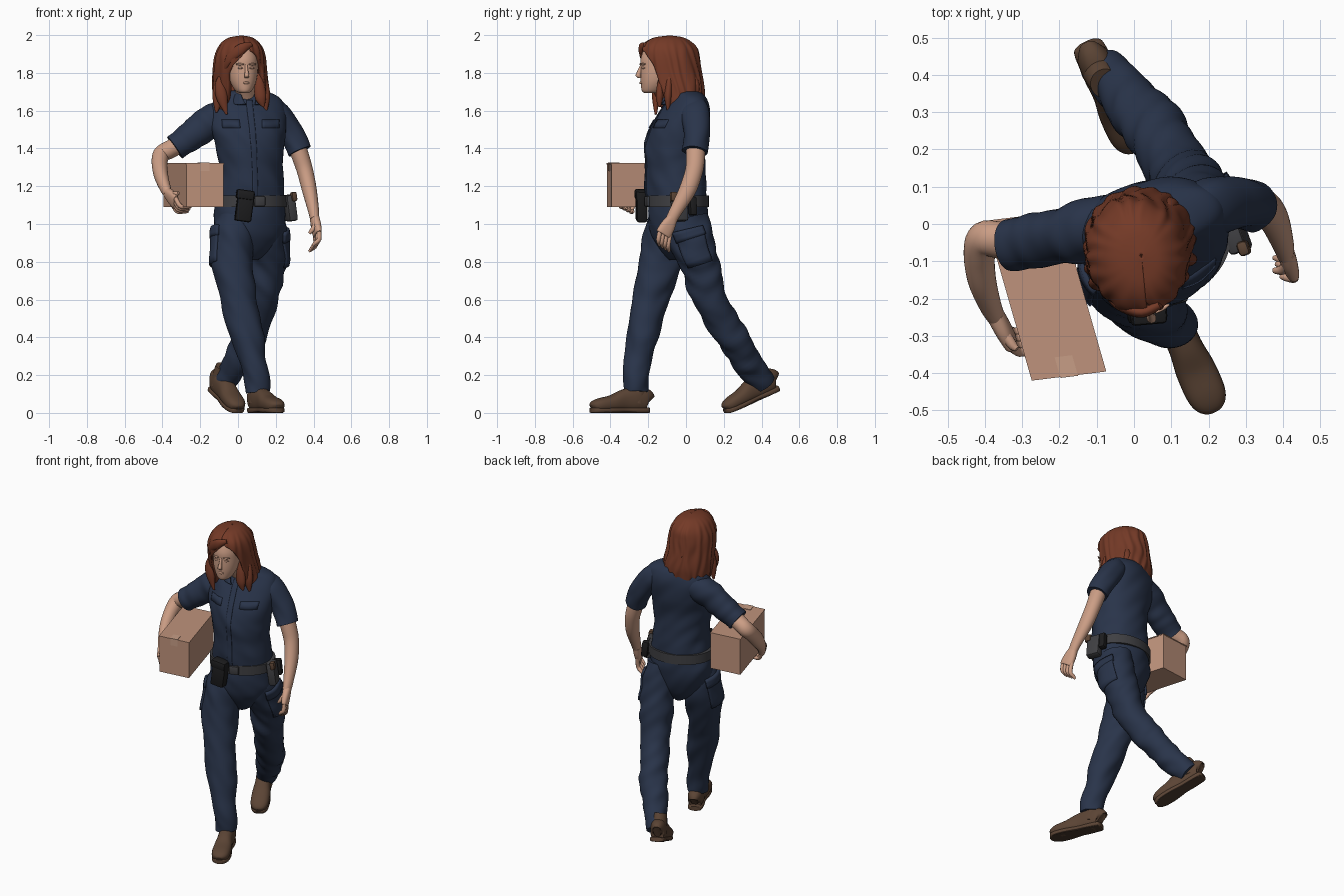
import bpy, bmesh, math
from mathutils import Vector, Matrix, noise

def mat(name, *c):
    m = bpy.data.materials.new(name)
    m.diffuse_color = (*c, 1)
    return m

NAVY = mat("navy cloth", .022, .034, .068)
SKIN = mat("skin", .60, .34, .235)
HAIR = mat("red hair", .175, .042, .02)
CARD = mat("cardboard", .52, .29, .20)
TAPE = mat("parcel tape", .57, .34, .24)
BOOT = mat("brown leather", .105, .058, .035)
SOLE = mat("dark sole", .06, .036, .024)
GREY = mat("belt grey", .05, .05, .055)
BLACK = mat("black plastic", .012, .012, .013)

def finish(name, bm, m, xf=None, angle=45):
    me = bpy.data.meshes.new(name)
    if xf:
        bm.transform(xf)
        for v in bm.verts:          # nothing sinks below the ground
            v.co.z = max(v.co.z, 0)
    for f in bm.faces:
        f.smooth = True
    bm.to_mesh(me)
    bm.free()
    me.set_sharp_from_angle(angle=math.radians(angle))
    me.materials.append(m)
    ob = bpy.data.objects.new(name, me)
    bpy.context.collection.objects.link(ob)
    return ob

def at(rows, t):
    """Smooth (Catmull-Rom) interpolation of table rows."""
    n = len(rows)
    t = min(max(t, 0), n - 1)
    i = min(int(t), n - 2)
    f = t - i
    p = [rows[min(max(i + k, 0), n - 1)] for k in (-1, 0, 1, 2)]
    return [b + .5*f*(c - a + f*(2*a - 5*b + 4*c - d + f*(3*(b - c) + d - a)))
            for a, b, c, d in zip(*p)]

def loft(name, rows, m, rot=0, ref=None, flat=False, span=None, arc=None, grow=0,
         thick=0, wrinkle=0, ripple=0, p=2, seg=28, n=6, xf=None):
    """Skin elliptical sections (x, y, z, a, b[, right gap, left gap]) along a path."""
    t0, t1 = span or (0, len(rows) - 1)
    steps = max(2, round((t1 - t0) * n))
    ref = Vector(ref) if ref else Vector((math.cos(math.radians(rot)), math.sin(math.radians(rot)), 0))
    is_open = bool(arc) or len(rows[0]) > 5
    cols = seg + 1 if is_open else seg
    bm = bmesh.new()
    grid = []
    for k in range(steps + 1):
        t = t0 + (t1 - t0) * k / steps
        r = at(rows, t)
        c = Vector(r[:3])
        d = Vector((0, 0, 1)) if flat else (Vector(at(rows, t + .1)[:3]) - Vector(at(rows, t - .1)[:3])).normalized()
        u = (ref - d * ref.dot(d)).normalized()
        v = d.cross(u)
        a0, a1 = arc or ((-90 + max(r[5], 0), 270 - max(r[6], 0)) if len(r) > 5 else (0, 360))
        ring = []
        for j in range(cols):
            th = math.radians(a0 + (a1 - a0) * j / seg)
            cs, sn = math.cos(th), math.sin(th)
            q = u * math.copysign(abs(cs)**(2/p), cs) * max(r[3], .002) \
                + v * math.copysign(abs(sn)**(2/p), sn) * max(r[4], .002)
            w = c + q
            g = grow + wrinkle * noise.noise(Vector((w.x*9 + w.z*4, w.y*9, w.z*11 + w.x*9)))
            g += ripple * math.sin(17*th + 4*noise.noise(Vector((th*2, w.z*7, 0)))) * min(1, (q.length*7.5)**4)
            ring.append(bm.verts.new(w + q.normalized() * g))
        grid.append(ring)
    for A, B in zip(grid, grid[1:]):
        for j in range(seg):
            h = (j + 1) % cols
            bm.faces.new((A[j], A[h], B[h], B[j]))
    if not is_open:
        bm.faces.new(grid[0][::-1])
        bm.faces.new(grid[-1])
    ob = finish(name, bm, m, xf)
    if thick:
        s = ob.modifiers.new("thickness", 'SOLIDIFY')
        s.thickness, s.offset = thick, -1
    return ob

def block(name, loc, size, m, rot=(0, 0, 0), bevel=.008):
    bm = bmesh.new()
    bmesh.ops.create_cube(bm, size=1)
    xf = Matrix.LocRotScale(Vector(loc), Matrix.Rotation(math.radians(rot[2]), 3, 'Z')
                            @ Matrix.Rotation(math.radians(rot[1]), 3, 'Y'), Vector(size))
    bm.transform(xf)
    if bevel:
        bmesh.ops.bevel(bm, geom=bm.edges[:], offset=bevel, segments=2, affect='EDGES', profile=.5)
    return finish(name, bm, m, angle=35)

# Shirt with button strip, pocket flaps and collar
shirt = [(.068, -.045, 1.10, .186, .152), (.068, -.05, 1.2, .174, .162), (.066, -.056, 1.3, .166, .158),
         (.062, -.058, 1.4, .181, .158), (.058, -.04, 1.5, .200, .152), (.052, -.006, 1.6, .203, .124),
         (.052, .008, 1.66, .183, .095), (.05, 0, 1.695, .125, .075), (.05, -.01, 1.712, .05, .05)]
cloth = dict(rot=13, flat=True, wrinkle=.010)
loft("shirt", shirt, NAVY, seg=56, n=10, **cloth)
loft("button_strip", shirt, NAVY, span=(.3, 5.9), arc=(261, 270), grow=.004, thick=.008, seg=4, n=10, **cloth)
for side, a in (("right", 216), ("left", 281)):
    loft(side + "_pocket_flap", shirt, NAVY, span=(4.1, 4.5), arc=(a, a + 32), grow=.005, thick=.01, seg=8, **cloth)
loft("collar", [(.05, -.035, 1.635, .105, .105, 14, 14), (.047, -.035, 1.67, .085, .088, 28, 28),
                (.045, -.035, 1.71, .062, .066, 44, 44)], NAVY, rot=10, flat=True, thick=.012)

# Trousers: hips and two crossing legs, listed from hem to hip
loft("trouser_hips", [(.065, -.035, .81, .04, .06), (.065, -.035, .87, .125, .105), (.062, -.042, .95, .180, .138),
                      (.06, -.045, 1.04, .192, .155), (.063, -.045, 1.12, .184, .15)], NAVY, seg=48, **cloth)
front_leg = [(.103, -.265, .11, .062, .068), (.09, -.262, .22, .068, .07), (.05, -.235, .4, .085, .084),
             (.0, -.19, .6, .097, .098), (-.028, -.135, .8, .108, .114), (-.026, -.105, .93, .108, .12),
             (-.015, -.085, 1.03, .10, .11)]
rear_leg = [(-.078, .408, .15, .060, .068), (-.035, .36, .22, .068, .076), (.06, .245, .4, .083, .082),
            (.13, .13, .6, .086, .09), (.158, .068, .8, .100, .104), (.158, .02, .93, .104, .122),
            (.155, -.005, 1.03, .095, .12)]
for side, leg, a in (("right", front_leg, 150), ("left", rear_leg, -35)):
    loft(side + "_trouser_leg", leg, NAVY, wrinkle=.013, seg=40, n=12)
    loft(side + "_cargo_pocket", leg, NAVY, wrinkle=.013, span=(3.95, 5.3), arc=(a, a + 72), grow=.010, thick=.018, seg=12)
    loft(side + "_cargo_flap", leg, NAVY, wrinkle=.013, span=(4.9, 5.35), arc=(a - 2, a + 74), grow=.014, thick=.02, seg=12)

# Boots: local x runs from heel to toe
def boot(side, heel, yaw, pitch):
    xf = Matrix.Translation(heel) @ Matrix.Rotation(math.radians(yaw), 4, 'Z') @ Matrix.Rotation(math.radians(pitch), 4, 'Y')
    loft(side + "_boot", [(.002, 0, .06, .022, .04), (.015, 0, .068, .042, .06), (.07, 0, .072, .047, .068),
                          (.14, 0, .064, .046, .06), (.21, 0, .05, .054, .044), (.28, 0, .042, .053, .036),
                          (.315, 0, .036, .04, .027), (.328, 0, .03, .018, .014)], BOOT, rot=90, p=2.4, xf=xf)
    loft(side + "_boot_shaft", [(.07, 0, .05, .05, .048), (.062, 0, .11, .05, .045), (.068, 0, .165, .045, .04)], BOOT, xf=xf)
    loft(side + "_boot_sole", [(0, 0, .014, .022, .014), (.015, 0, .014, .042, .014), (.08, 0, .014, .045, .014),
                               (.14, 0, .016, .043, .012), (.22, 0, .014, .054, .014), (.29, 0, .014, .051, .014),
                               (.32, 0, .014, .036, .014), (.332, 0, .014, .018, .013)], BOOT, rot=90, p=4, xf=xf)
    loft(side + "_boot_tread", [(.01, 0, .003, .034, .004), (.08, 0, .003, .040, .004), (.14, 0, .003, .038, .004),
                                (.22, 0, .003, .049, .004), (.29, 0, .003, .045, .004), (.325, 0, .003, .018, .004)],
         SOLE, rot=90, p=4, xf=xf)
    for i in range(4):
        loft(f"{side}_lace_{i}", [(.125 + .02*i, s*.026, .123 - .009*i - abs(s)*.006, .004, .004) for s in (-1, 0, 1)],
             SOLE, seg=6, n=2, xf=xf)
boot("right", (.08, -.2, 0), -66, 0)
boot("left", (-.13, .49, .118), -65, 22)

# Belt with its equipment
loft("belt", [(.065, -.045, z, .197, .164) for z in (1.09, 1.12, 1.15)], GREY, rot=13, flat=True, seg=56, n=2)
block("belt_buckle", (.115, -.205, 1.12), (.06, .02, .055), GREY, (0, 0, 15))
block("front_pouch", (.035, -.235, 1.095), (.088, .058, .165), BLACK, (0, 8, 5), .012)
block("front_pouch_flap", (.038, -.237, 1.155), (.094, .066, .05), BLACK, (0, 8, 5), .01)
block("side_holster", (.275, -.035, 1.085), (.05, .085, .14), GREY, (0, -8, 20), .012)
block("side_radio", (.268, .035, 1.095), (.04, .04, .10), BLACK, (0, -6, 20), .01)
block("holster_grip", (.295, -.065, 1.145), (.03, .04, .05), BOOT, (0, -8, 20), .01)

# Sleeves and arms
sleeve = dict(wrinkle=.010, seg=36, n=10)
loft("right_sleeve", [(-.06, -.005, 1.585, .08, .08), (-.135, -.018, 1.548, .088, .08), (-.215, -.035, 1.49, .083, .075),
                      (-.285, -.05, 1.44, .076, .07), (-.335, -.056, 1.405, .072, .07)], NAVY, **sleeve)
loft("left_sleeve", [(.17, .035, 1.605, .065, .08), (.212, .05, 1.58, .07, .08), (.265, .058, 1.50, .068, .075),
                     (.305, .054, 1.43, .064, .07), (.326, .048, 1.385, .062, .068)], NAVY, **sleeve)
loft("right_arm", [(-.27, -.05, 1.45, .05, .05), (-.35, -.045, 1.40, .048, .05), (-.402, -.04, 1.372, .046, .048),
                   (-.415, -.085, 1.325, .042, .045), (-.408, -.15, 1.26, .038, .044), (-.387, -.215, 1.195, .03, .034),
                   (-.37, -.25, 1.16, .024, .03)], SKIN)
loft("left_arm", [(.295, .05, 1.46, .048, .05), (.33, .05, 1.36, .046, .05), (.355, .042, 1.28, .043, .047),
                  (.378, .008, 1.18, .039, .045), (.40, -.053, 1.07, .029, .034), (.406, -.077, 1.025, .024, .031)], SKIN)

# Hands: palm, four fingers and a thumb
def hand(name, wrist, knuckle, side, bend, tip, thumb):
    W, K, S, B, T, H = (Vector(q) for q in (wrist, knuckle, side, bend, tip, thumb))
    S.normalize()
    M = W.lerp(K, .5)
    loft(name + "_palm", [(*W, .029, .024), (*M, .04, .023), (*K, .043, .019), (*(K + (K - W)*.08), .038, .012)], SKIN, ref=S, p=2.4)
    for i in range(4):
        o = S * (i - 1.5) * .021
        loft(f"{name}_finger_{i}", [(*(q + o), r, r) for q, r in ((K - (K - W)*.2, .012), (K + B, .0125), (K + B + T*.6, .011),
             (K + B + T, .006))], SKIN, ref=S, seg=10, n=4)
    loft(name + "_thumb", [(*(M - (K - W)*.2 + S*.015), .015, .015), (*(M + S*.03 + H*.5), .014, .014),
                           (*(M + S*.03 + H), .008, .008)], SKIN, ref=S, seg=10, n=4)
hand("right_hand", (-.372, -.245, 1.165), (-.333, -.315, 1.118), (.25, -.8, .4),
     (.018, -.002, -.036), (.06, .012, -.004), (.03, -.03, .01))
hand("left_hand", (.406, -.073, 1.03), (.42, -.118, .95), (.3, -.8, .5),
     (.0, -.002, -.045), (-.035, .004, -.036), (-.045, -.005, -.055))

# Carton with top flaps and a piece of tape
def carton(name, lo, hi, m, c):
    bm = bmesh.new()
    v = [bm.verts.new((x, y, z)) for z in (lo, hi) for x, y in c]
    bm.faces.new(v[3::-1])
    bm.faces.new(v[4:])
    for i in range(4):
        j = (i + 1) % 4
        bm.faces.new((v[i], v[j], v[j + 4], v[i + 4]))
    finish(name, bm, m, angle=20)
A, U, L = Vector((-.273, -.418)), Vector((.196, .024)), Vector((-.122, .425))
def quad(u0, u1, l0, l1):
    return [A + U*u + L*l for u, l in ((u0, l0), (u1, l0), (u1, l1), (u0, l1))]
carton("carton", 1.09, 1.316, CARD, quad(0, 1, 0, 1))
carton("carton_lid", 1.316, 1.322, CARD, quad(-.01, 1.01, -.005, 1.005))
carton("tape_top", 1.322, 1.325, TAPE, quad(.38, .62, -.008, .12))
carton("tape_front", 1.28, 1.325, TAPE, quad(.38, .62, -.01, .0))

# Head, neck and face; face points are given as sideways, forward, height
loft("neck", [(.047, -.01, 1.62, .06, .058), (.04, -.05, 1.69, .052, .054), (.03, -.10, 1.77, .052, .056)], SKIN)
loft("head", [(.032, -.19, 1.693, .022, .03), (.03, -.178, 1.705, .042, .056), (.028, -.165, 1.74, .063, .075),
              (.026, -.155, 1.78, .075, .088), (.025, -.148, 1.83, .080, .094), (.023, -.143, 1.88, .08, .097),
              (.02, -.135, 1.94, .066, .08), (.02, -.13, 1.965, .03, .04)], SKIN, rot=12, flat=True)
def face(s, d, z):
    return (.025 + .978*s + .208*d, -.15 + .208*s - .978*d, z)
loft("nose", [(*face(0, .085, 1.845), .007, .008), (*face(0, .098, 1.81), .009, .012), (*face(0, .105, 1.785), .013, .014),
              (*face(0, .096, 1.772), .009, .008)], SKIN, rot=12, flat=True, seg=14)
loft("lips", [(*face(s*.022, .093 - .012*abs(s), 1.747), r, r) for s, r in ((-1, .002), (0, .007), (1, .002))], SKIN, ref=(0, 0, 1), seg=10)
for s in (-1, 1):
    side = "right" if s < 0 else "left"
    loft(side + "_eyelid", [(*face(s*.032 + e*.014, .085 - s*e*.005, 1.826), r, r) for e, r in ((-1, .002), (0, .006), (1, .002))],
         SKIN, ref=(0, 0, 1), seg=8)
    loft(side + "_brow", [(*face(s*.034 + e*.02, .086 - s*e*.007, 1.846), r, r) for e, r in ((-1, .003), (0, .006), (1, .003))],
         SKIN, ref=(0, 0, 1), seg=8)

# Hair: shell open at the face, plus loose locks and a fringe
loft("hair", [(.02, -.01, 1.545, .09, .10, 105, 105), (.02, -.03, 1.61, .140, .122, 54, 50),
              (.015, -.045, 1.70, .148, .144, 46, 38), (.01, -.07, 1.80, .142, .153, 46, 36),
              (.01, -.085, 1.88, .134, .157, 36, 12), (.012, -.09, 1.93, .118, .15, 12, 0),
              (.012, -.092, 1.965, .094, .12, 0, 0), (.015, -.09, 1.988, .058, .075, 0, 0),
              (.02, -.085, 1.998, .004, .004, 0, 0)], HAIR, rot=10, flat=True, thick=.03, ripple=.0035, seg=110, n=7)
for i, (x, y, dx, z1) in enumerate([(-.085, -.15, .025, 1.58), (-.105, -.11, -.01, 1.59), (.12, -.13, .015, 1.62),
                                    (.14, -.085, .01, 1.6), (-.04, .063, 0, 1.56), (.03, .072, 0, 1.53), (.09, .058, 0, 1.56)]):
    loft(f"hair_lock_{i}", [(x*.93, y*.8 - .018, 1.80, .012, .012), (x - dx*.4, y - .005, 1.74, .026, .018), (x, y - .01, 1.67, .03, .02),
                            (x + dx, y - .01, z1, .006, .006)], HAIR, seg=14)
loft("fringe", [(.07, -.215, 1.95, .012, .012), (.02, -.236, 1.928, .028, .016), (-.04, -.215, 1.88, .026, .016),
                (-.07, -.18, 1.82, .016, .014)], HAIR, ref=(0, 0, 1), seg=14)
